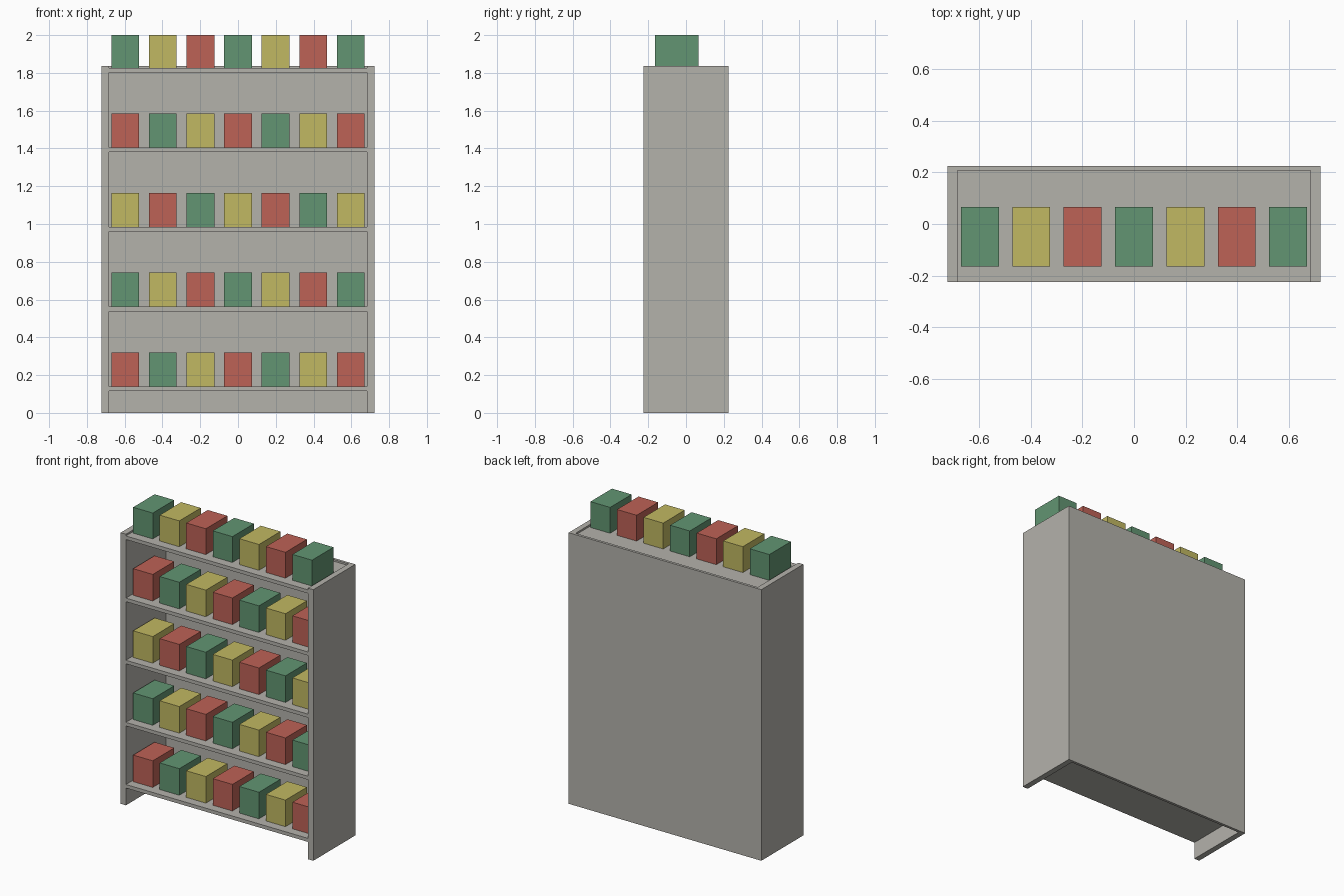
import bpy
import bmesh

cube = bpy.data.objects.get("Cube")
if cube:
    bpy.data.objects.remove(cube, do_unlink=True)


def material(name, srgb):
    """Flat material from 0-255 display values."""
    colour = [((c / 255 + 0.055) / 1.055) ** 2.4 for c in srgb] + [1.0]
    mat = bpy.data.materials.new(name)
    mat.use_nodes = True
    mat.diffuse_color = colour
    mat.node_tree.nodes["Principled BSDF"].inputs["Base Color"].default_value = colour
    return mat


def prism(name, outline, z0, z1, mat):
    """Extrude a flat outline from z0 up to z1."""
    bm = bmesh.new()
    base = bm.faces.new([bm.verts.new((x, y, z0)) for x, y in outline])
    top = bmesh.ops.extrude_face_region(bm, geom=[base])["geom"]
    verts = [v for v in top if isinstance(v, bmesh.types.BMVert)]
    bmesh.ops.translate(bm, verts=verts, vec=(0, 0, z1 - z0))
    bmesh.ops.recalc_face_normals(bm, faces=bm.faces)
    mesh = bpy.data.meshes.new(name)
    bm.to_mesh(mesh)
    bm.free()
    mesh.materials.append(mat)
    obj = bpy.data.objects.new(name, mesh)
    bpy.context.collection.objects.link(obj)
    return obj


def rectangle(x0, x1, y0, y1):
    return [(x0, y0), (x1, y0), (x1, y1), (x0, y1)]


grey = material("warm grey", (180, 178, 171))
box_colours = [
    material("muted red", (189, 98, 86)),
    material("muted green", (98, 149, 114)),
    material("muted yellow", (193, 184, 98)),
]

OUTER, INNER = 0.722, 0.683      # half widths of the case
FRONT, BACK, BACK_INNER = -0.225, 0.225, 0.207
HEIGHT = 1.837
ROWS, COLUMNS = 5, 7
FIRST_SHELF, SHELF_STEP, SHELF_THICK = 0.141, 0.421, 0.024
BOX_STEP, BOX_HALF = 0.199, 0.0735

# Case: two sides and the back as one U-shaped wall
prism("case", [(-OUTER, FRONT), (-INNER, FRONT), (-INNER, BACK_INNER),
               (INNER, BACK_INNER), (INNER, FRONT), (OUTER, FRONT),
               (OUTER, BACK), (-OUTER, BACK)], 0, HEIGHT, grey)

for row in range(ROWS):
    # Shelf board between the sides
    top = FIRST_SHELF + row * SHELF_STEP
    prism(f"shelf_{row + 1}", rectangle(-INNER, INNER, FRONT, BACK_INNER),
          top - SHELF_THICK, top, grey)

    # Row of boxes, the colours cycling diagonally
    for column in range(COLUMNS):
        x = (column - (COLUMNS - 1) / 2) * BOX_STEP
        prism(f"box_{row + 1}_{column + 1}",
              rectangle(x - BOX_HALF, x + BOX_HALF, -0.165, 0.065),
              top, top + 0.18 if row < ROWS - 1 else 2.0,
              box_colours[(row + column) % 3])
